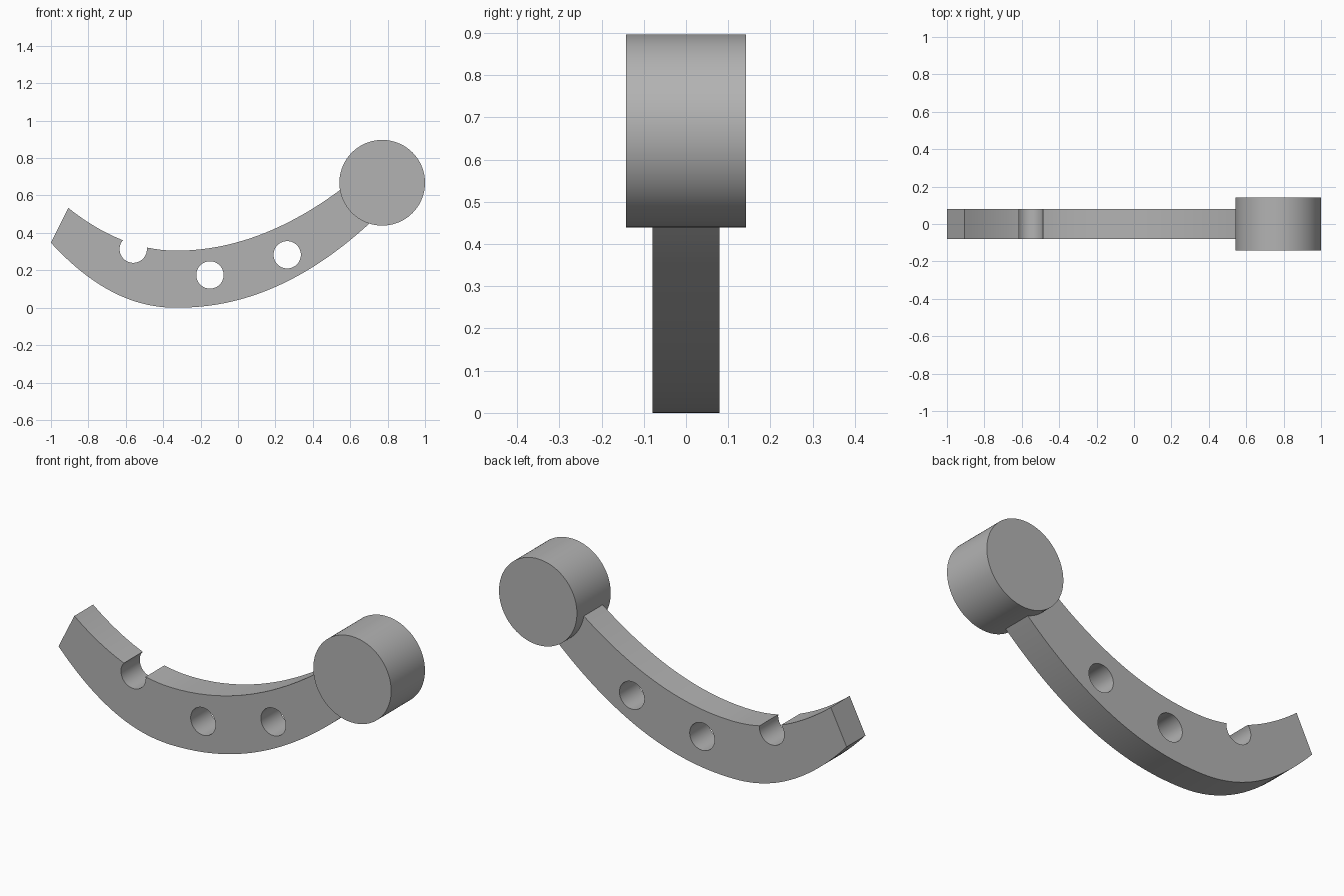
import bpy, bmesh, math

default = bpy.data.objects.get("Cube")
if default:
    bpy.data.objects.remove(default, do_unlink=True)

grey = bpy.data.materials.new("plain grey")
grey.use_nodes = True
colour = (0.45, 0.45, 0.45, 1)
grey.diffuse_color = colour
grey.node_tree.nodes["Principled BSDF"].inputs["Base Color"].default_value = colour

LOW_X = -0.33  # lowest point of the curved arm


def finish(obj):
    """Smooth the rounded walls and keep the rims crisp."""
    bpy.ops.object.select_all(action='DESELECT')
    obj.select_set(True)
    bpy.context.view_layer.objects.active = obj
    bpy.ops.object.shade_smooth_by_angle(angle=math.radians(30))


def cylinder(name, x, z, radius, depth):
    """Cylinder lying along y."""
    bpy.ops.mesh.primitive_cylinder_add(vertices=96, radius=radius, depth=depth,
                                        location=(x, 0, z), rotation=(math.pi / 2, 0, 0))
    obj = bpy.context.object
    obj.name = name
    obj.data.materials.append(grey)
    return obj


def sweep(left, right, low_z, power, end_x, steps=64):
    """Edge curve rising from its lowest point through a left and a right point."""
    points = []
    for i in range(steps + 1):
        x = left[0] + (end_x - left[0]) * i / steps
        px, pz = left if x < LOW_X else right
        t = abs((x - LOW_X) / (px - LOW_X))
        points.append((x, low_z + (pz - low_z) * t ** power))
    return points


# Curved arm, running on into the round head
lower = sweep((-1, 0.347), (0.70, 0.448), 0, 2.1, 0.76)
upper = sweep((-0.907, 0.533), (0.54, 0.625), 0.305, 2, 0.62)
bm = bmesh.new()
half = 0.079
face = bm.faces.new([bm.verts.new((x, -half, z)) for x, z in lower + upper[::-1]])
side = bmesh.ops.extrude_face_region(bm, geom=[face])
bmesh.ops.translate(bm, vec=(0, 2 * half, 0),
                    verts=[v for v in side["geom"] if isinstance(v, bmesh.types.BMVert)])
bmesh.ops.recalc_face_normals(bm, faces=bm.faces)
mesh = bpy.data.meshes.new("curved_arm")
bm.to_mesh(mesh)
bm.free()
arm = bpy.data.objects.new("curved_arm", mesh)
bpy.context.collection.objects.link(arm)
mesh.materials.append(grey)

# Edge notch and two through holes
for name, x, z in (("notch_cutter", -0.56, 0.313),
                   ("middle_hole_cutter", -0.15, 0.175),
                   ("outer_hole_cutter", 0.263, 0.283)):
    cutter = cylinder(name, x, z, 0.073, 0.5)
    cut = arm.modifiers.new(name, 'BOOLEAN')
    cut.operation = 'DIFFERENCE'
    cut.solver = 'EXACT'
    cut.object = cutter
    bpy.context.view_layer.objects.active = arm
    bpy.ops.object.modifier_apply(modifier=name)
    bpy.data.objects.remove(cutter, do_unlink=True)
finish(arm)

# Round head
finish(cylinder("round_head", 0.771, 0.668, 0.229, 0.284))
